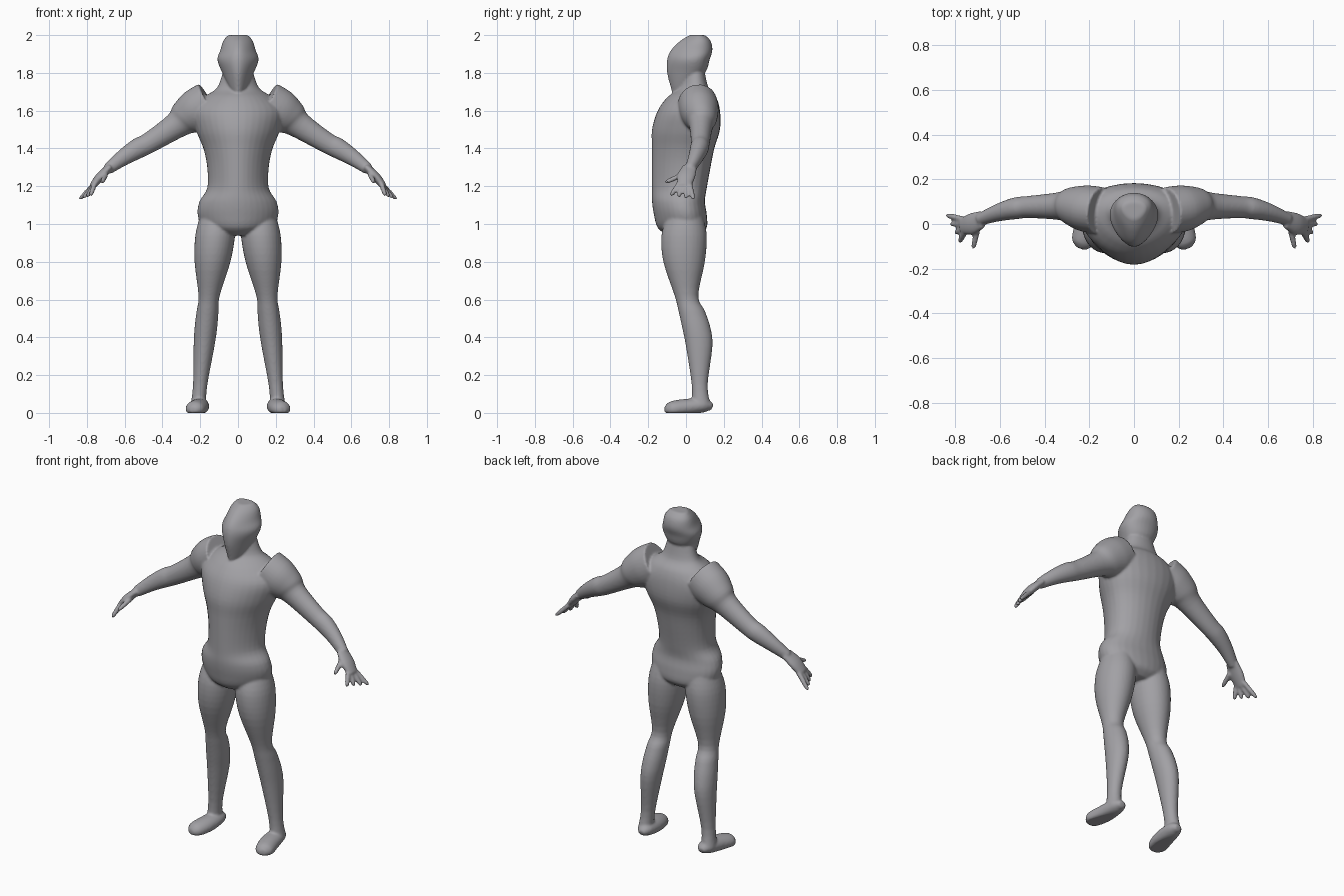
import bpy, bmesh, math
from mathutils import Vector

cube = bpy.data.objects.get("Cube")
if cube:
    bpy.data.objects.remove(cube, do_unlink=True)

SIDES = 32
bm = bmesh.new()


def refine(rows, steps=4):
    """Smoothly interpolate between the stations of a loft."""
    padded = [rows[0], *rows, rows[-1]]
    result = []
    for before, start, end, after in zip(padded, padded[1:], padded[2:], padded[3:]):
        for i in range(steps):
            t = i / steps
            result.append([
                q + t / 2 * (r - p + t * (2 * p - 5 * q + 4 * r - s + t * (3 * (q - r) + s - p)))
                for p, q, r, s in zip(before, start, end, after)])
    return result + [rows[-1]]


def loft(rings, taper=0):
    """Skin rings given as (centre, u, v) and cap both ends; nothing sinks below the ground."""
    loops = []
    for centre, u, v in rings:
        loop = []
        for i in range(SIDES):
            angle = math.tau * i / SIDES
            point = centre + u * math.cos(angle) * (1 + taper * math.sin(angle)) + v * math.sin(angle)
            point.z = max(point.z, 0)
            loop.append(bm.verts.new(point))
        loops.append(loop)
    faces = [bm.faces.new(loops[0]), bm.faces.new(loops[-1])]
    for lower, upper in zip(loops, loops[1:]):
        for i in range(SIDES):
            faces.append(bm.faces.new((lower[i - 1], lower[i], upper[i], upper[i - 1])))
    bmesh.ops.recalc_face_normals(bm, faces=faces)


def stack(rows, taper=0, centre_x=lambda z: 0):
    """Level sections: height, half width, front, back. Taper narrows the front."""
    rings = []
    for z, half_width, front, back in refine(rows):
        centre = Vector((centre_x(z), (front + back) / 2, z))
        rings.append((centre, Vector((half_width, 0, 0)), Vector((0, (back - front) / 2, 0))))
    loft(rings, taper)


def limb(rows, side, flatten=1, reference=Vector((0, 1, 0))):
    """Sections square to a path: x, y, z, radius. Flatten scales the second radius."""
    rows = refine(rows)
    points = [Vector((side * x, y, z)) for x, y, z, radius in rows]
    rings = []
    for i, point in enumerate(points):
        along = points[min(i + 1, len(points) - 1)] - points[max(i - 1, 0)]
        across = reference.cross(along).normalized()
        other = along.cross(across).normalized()
        radius = rows[i][-1]
        rings.append((point, across * radius, other * radius * flatten))
    loft(rings)


# Torso and neck
stack([(0.94, 0.1, -0.1, 0.07), (0.98, 0.18, -0.15, 0.11), (1.05, 0.21, -0.17, 0.11),
       (1.12, 0.2, -0.18, 0.1), (1.19, 0.16, -0.18, 0.11), (1.3, 0.16, -0.18, 0.13),
       (1.4, 0.18, -0.18, 0.15), (1.5, 0.22, -0.18, 0.18), (1.6, 0.24, -0.15, 0.18),
       (1.67, 0.18, -0.1, 0.16), (1.72, 0.11, -0.04, 0.12), (1.8, 0.08, -0.02, 0.1)], taper=0.2)

# Head with pointed chin
stack([(1.68, 0.01, -0.07, -0.04), (1.72, 0.04, -0.08, 0), (1.8, 0.08, -0.1, 0.1),
       (1.87, 0.105, -0.1, 0.125), (1.92, 0.09, -0.08, 0.14), (1.97, 0.075, -0.03, 0.13),
       (2, 0.05, 0.02, 0.1)], taper=0.3)

for side in (1, -1):
    # Leg, leaning outward towards the ankle
    stack([(1.04, 0.09, -0.1, 0.09), (0.94, 0.105, -0.13, 0.11), (0.8, 0.095, -0.12, 0.1),
           (0.62, 0.056, -0.06, 0.065), (0.54, 0.058, -0.04, 0.1), (0.45, 0.06, -0.02, 0.13),
           (0.35, 0.055, 0, 0.14), (0.15, 0.038, 0.03, 0.115), (0.04, 0.04, 0.03, 0.13)],
          centre_x=lambda z: side * (0.215 - z / 10))

    # Foot, turned slightly outward
    limb([(0.2, 0.14, 0.03, 0.02), (0.2, 0.1, 0.04, 0.045), (0.21, 0, 0.03, 0.055),
          (0.23, -0.08, 0.02, 0.05), (0.24, -0.11, 0.02, 0.02)],
         side, flatten=0.8, reference=Vector((0, 0, 1)))

    # Arm, from the peaked shoulder to the wrist
    limb([(0.15, 0.06, 1.64, 0.117), (0.22, 0.07, 1.6, 0.115), (0.28, 0.08, 1.56, 0.095),
          (0.33, 0.08, 1.52, 0.07), (0.47, 0.076, 1.43, 0.055), (0.53, 0.07, 1.4, 0.054),
          (0.61, 0.05, 1.35, 0.043), (0.69, 0.02, 1.29, 0.03)], side, flatten=0.9)

    # Palm
    limb([(0.68, 0.02, 1.3, 0.02), (0.73, 0, 1.25, 0.024), (0.77, -0.01, 1.2, 0.018)],
         side, flatten=2)

    # Thumb, then four fingers fanned out
    digits = [(Vector((0.7, -0.02, 1.26)), Vector((0.72, -0.11, 1.22)))]
    for i in range(4):
        spread = i - 1.5
        digits.append((Vector((0.76, spread * 0.02 - 0.01, 1.21)),
                       Vector((0.81 + spread * 0.02, spread * 0.04 - 0.02, 1.14 - spread / 150))))
    for base, tip in digits:
        limb([(*base, 0.014), (*base.lerp(tip, 0.8), 0.012), (*tip, 0.006)],
             side, reference=Vector((1, 1, 1)))

# One continuous figure, fused from the parts
mesh = bpy.data.meshes.new("body")
bm.to_mesh(mesh)
bm.free()
body = bpy.data.objects.new("body", mesh)
bpy.context.collection.objects.link(body)
fuse = body.modifiers.new("fuse", "REMESH")
fuse.mode = "VOXEL"
fuse.voxel_size = 0.007
fuse.use_smooth_shade = True
soften = body.modifiers.new("soften", "SMOOTH")
soften.factor = 0.5
soften.iterations = 5

# Plain grey
grey = bpy.data.materials.new("plain grey")
grey.use_nodes = True
colour = (0.36, 0.355, 0.375, 1)
grey.diffuse_color = colour
grey.node_tree.nodes["Principled BSDF"].inputs["Base Color"].default_value = colour
mesh.materials.append(grey)
